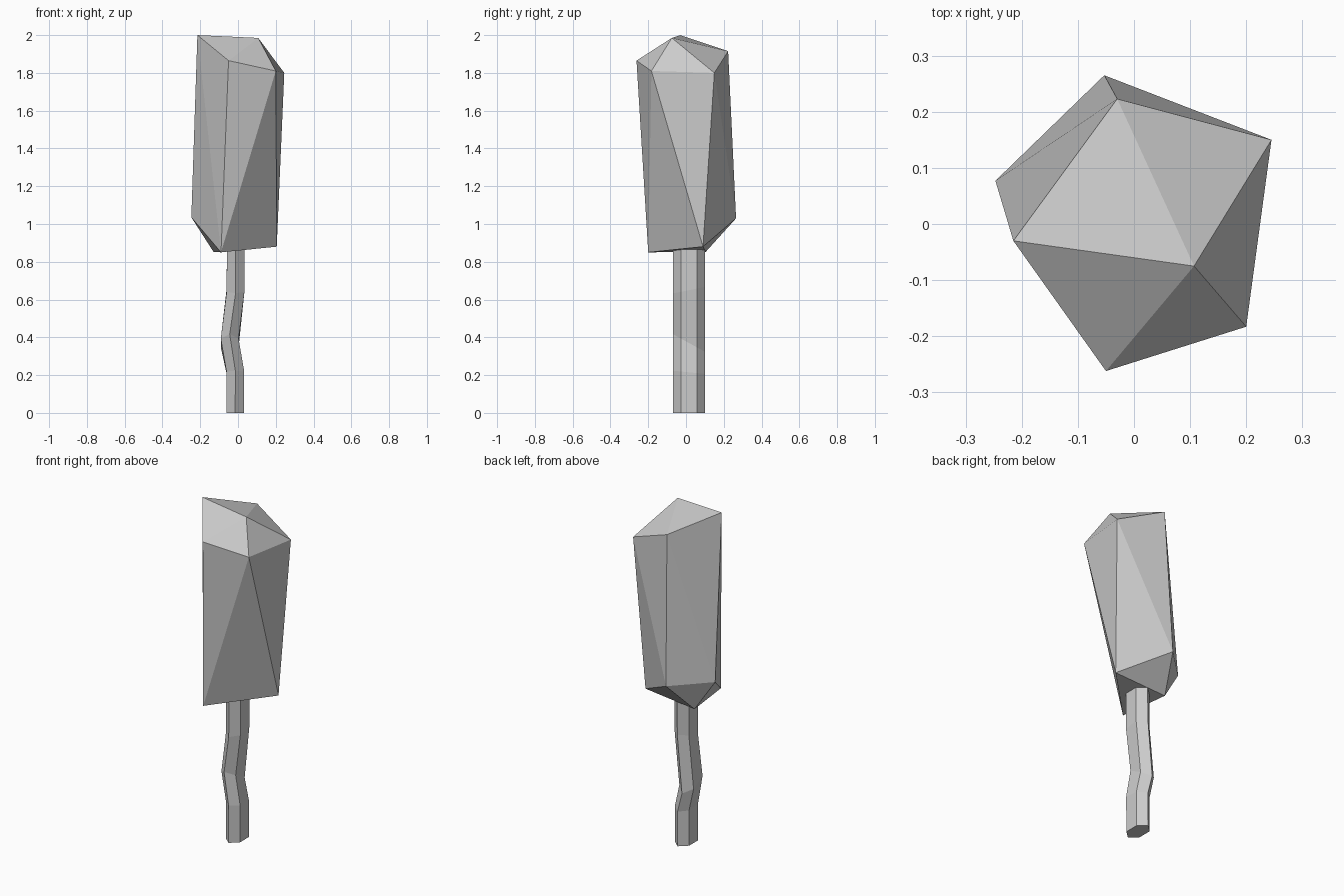
import bpy, bmesh, math

cube = bpy.data.objects.get("Cube")
if cube:
    bpy.data.objects.remove(cube, do_unlink=True)

grey = bpy.data.materials.new("plain_grey")
grey.use_nodes = True
colour = (0.6, 0.6, 0.6, 1)
grey.diffuse_color = colour
grey.node_tree.nodes["Principled BSDF"].inputs["Base Color"].default_value = colour


def add_object(name, bm):
    bmesh.ops.recalc_face_normals(bm, faces=bm.faces)
    mesh = bpy.data.meshes.new(name)
    bm.to_mesh(mesh)
    bm.free()
    mesh.materials.append(grey)
    obj = bpy.data.objects.new(name, mesh)
    bpy.context.collection.objects.link(obj)
    return obj


# Crown: faceted hull around upper and lower corners
upper = [(-0.215, -0.03, 2.0), (0.107, -0.075, 1.985), (-0.05, -0.262, 1.865),
         (0.2, -0.183, 1.81), (0.245, 0.15, 1.8), (-0.03, 0.223, 1.915)]
lower = [(-0.247, 0.077, 1.035), (-0.053, 0.265, 1.03), (0.205, 0.09, 0.88),
         (-0.09, -0.2, 0.85), (-0.13, 0.105, 0.853)]
bm = bmesh.new()
for corner in upper + lower:
    bm.verts.new(corner)
bmesh.ops.convex_hull(bm, input=bm.verts)
add_object("crown", bm)

# Trunk: flattened hexagonal rings, (centre x, height, tilt along y)
rings = [(-0.015, 0, 0), (-0.014, 0.215, -0.1), (-0.044, 0.37, -0.55),
         (-0.013, 0.65, 0.2), (-0.012, 0.89, 0)]
SIDES = 6
bm = bmesh.new()
loops = []
for cx, z, tilt in rings:
    loop = []
    for i in range(SIDES):
        a = math.tau * i / SIDES
        x, y = 0.047 * math.sin(a) / math.sin(math.pi / 3), 0.085 * math.cos(a)
        loop.append(bm.verts.new((cx + x, 0.016 + y, z + tilt * y)))
    loops.append(loop)
for low, high in zip(loops, loops[1:]):
    for i in range(SIDES):
        j = (i + 1) % SIDES
        bm.faces.new((low[i], low[j], high[j], high[i]))
bm.faces.new(loops[0])
bm.faces.new(loops[-1])
add_object("trunk", bm)
